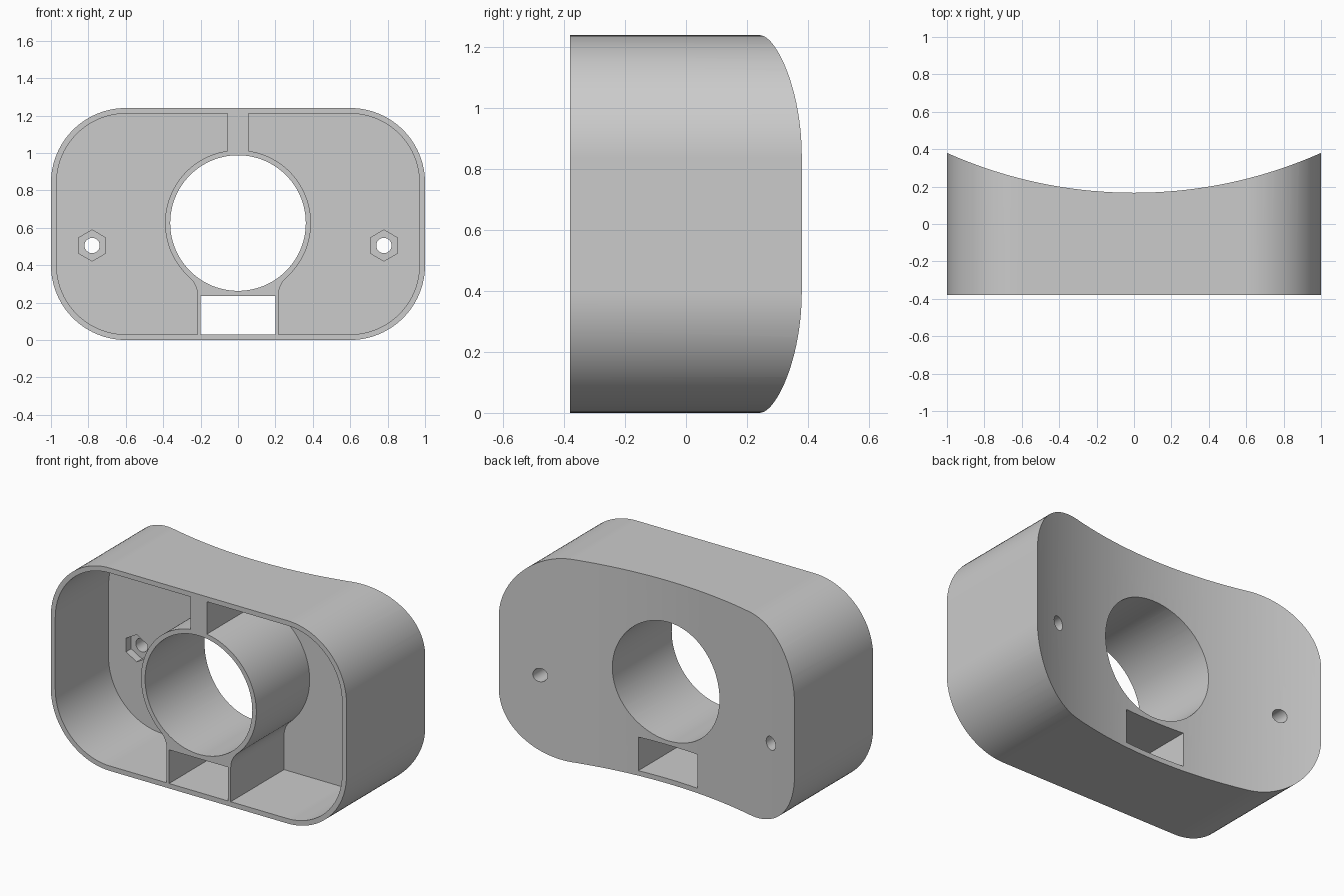
import bpy, bmesh
from math import sin, cos, pi, radians, atan2, asin, sqrt

if "Cube" in bpy.data.objects:
    bpy.data.objects.remove(bpy.data.objects["Cube"])

FRONT, FLOOR = -0.38, 0.135          # front plane and pocket floor (y)
HEIGHT, CORNER, WALL = 1.24, 0.40, 0.03
HOLE_Z, HOLE_R, TUBE_R = 0.625, 0.3625, 0.39
POST_X, RIB_X, FLARE_Z = 0.217, 0.055, 0.24
BACK_R, BACK_Y = 2.454, 2.621        # concave back cylinder


def arc(cx, cy, r, a0, a1, n=24):
    """Points along an arc, angles in radians."""
    return [(cx + r * cos(a0 + (a1 - a0) * i / n),
             cy + r * sin(a0 + (a1 - a0) * i / n)) for i in range(n + 1)]


def circle(cx, cy, r, n, start=0.0):
    return arc(cx, cy, r, start, start + 2 * pi, n)[:-1]


def prism(name, points, lo, hi, axis="y"):
    """Extrude a closed outline along y or z."""
    def place(p, h):
        return (p[0], h, p[1]) if axis == "y" else (p[0], p[1], h)
    bm = bmesh.new()
    face = bm.faces.new([bm.verts.new(place(p, lo)) for p in points])
    new = bmesh.ops.extrude_face_region(bm, geom=[face])["geom"]
    shift = place((0, 0), hi - lo)
    bmesh.ops.translate(bm, vec=shift,
                        verts=[v for v in new if isinstance(v, bmesh.types.BMVert)])
    bmesh.ops.recalc_face_normals(bm, faces=bm.faces)
    mesh = bpy.data.meshes.new(name)
    bm.to_mesh(mesh)
    bm.free()
    obj = bpy.data.objects.new(name, mesh)
    bpy.context.collection.objects.link(obj)
    return obj


# Rounded outer block
cx = 1 - CORNER
outline = (arc(cx, CORNER, CORNER, -pi / 2, 0)
           + arc(cx, HEIGHT - CORNER, CORNER, 0, pi / 2)
           + arc(-cx, HEIGHT - CORNER, CORNER, pi / 2, pi)
           + arc(-cx, CORNER, CORNER, pi, 1.5 * pi))
body = prism("housing_body", outline, FRONT, 0.5)

# Concave back
span = asin(1.1 / BACK_R)
sweep = arc(0, BACK_Y, BACK_R, -pi / 2 - span, -pi / 2 + span, 48)
cutters = [prism("back_cutter", sweep + [(1.1, 1), (-1.1, 1)], -0.2, 1.5, "z")]

# Side pocket outline: outer wall, post, flare, tube and top rib
dz = HOLE_Z - FLARE_Z
flare = (POST_X**2 + dz**2 - TUBE_R**2) / (2 * (TUBE_R - POST_X))
touch = atan2(dz, -(POST_X + flare))
inner = CORNER - WALL
pocket = ([(RIB_X, HEIGHT - WALL)]
          + arc(cx, HEIGHT - CORNER, inner, pi / 2, 0)
          + arc(cx, CORNER, inner, 0, -pi / 2)
          + [(POST_X, WALL)]
          + arc(POST_X + flare, FLARE_Z, flare, pi, touch, 10)
          + arc(0, HOLE_Z, TUBE_R, touch - pi,
                atan2(sqrt(TUBE_R**2 - RIB_X**2), RIB_X), 48)[1:])

# Pockets, nut recesses and screw holes on both sides
for side, s in (("left", 1), ("right", -1)):
    def mirrored(pts):
        return [(s * x, z) for x, z in pts]
    cutters += [
        prism(side + "_pocket_cutter", mirrored(pocket), FRONT - 0.2, FLOOR),
        prism(side + "_nut_cutter", mirrored(circle(0.78, 0.505, 0.083, 6, pi / 6)),
              FLOOR - 0.1, FLOOR + 0.05),
        prism(side + "_screw_cutter", mirrored(circle(0.78, 0.505, 0.041, 24)),
              FLOOR - 0.08, 0.8),
    ]

# Central round opening and the rectangular window below it
cutters.append(prism("round_cutter", circle(0, HOLE_Z, HOLE_R, 96), -0.8, 0.8))
cutters.append(prism("window_cutter", [(-0.2, 0.03), (0.2, 0.03), (0.2, 0.236),
                                       (-0.2, 0.236)], -0.8, 0.8))

bpy.ops.object.select_all(action="DESELECT")
bpy.context.view_layer.objects.active = body
body.select_set(True)
for cutter in cutters:
    mod = body.modifiers.new(cutter.name, "BOOLEAN")
    mod.operation = "DIFFERENCE"
    mod.solver = "EXACT"
    mod.object = cutter
    bpy.ops.object.modifier_apply(modifier=mod.name)
    bpy.data.objects.remove(cutter)

# Grey plastic, smooth curves with crisp edges
grey = bpy.data.materials.new("light_grey")
grey.use_nodes = True
colour = (0.6, 0.6, 0.6, 1)
grey.diffuse_color = colour
grey.node_tree.nodes["Principled BSDF"].inputs["Base Color"].default_value = colour
body.data.materials.clear()
body.data.materials.append(grey)
bpy.ops.object.shade_smooth_by_angle(angle=radians(25))
weighted = body.modifiers.new("even_normals", "WEIGHTED_NORMAL")
weighted.keep_sharp = True
